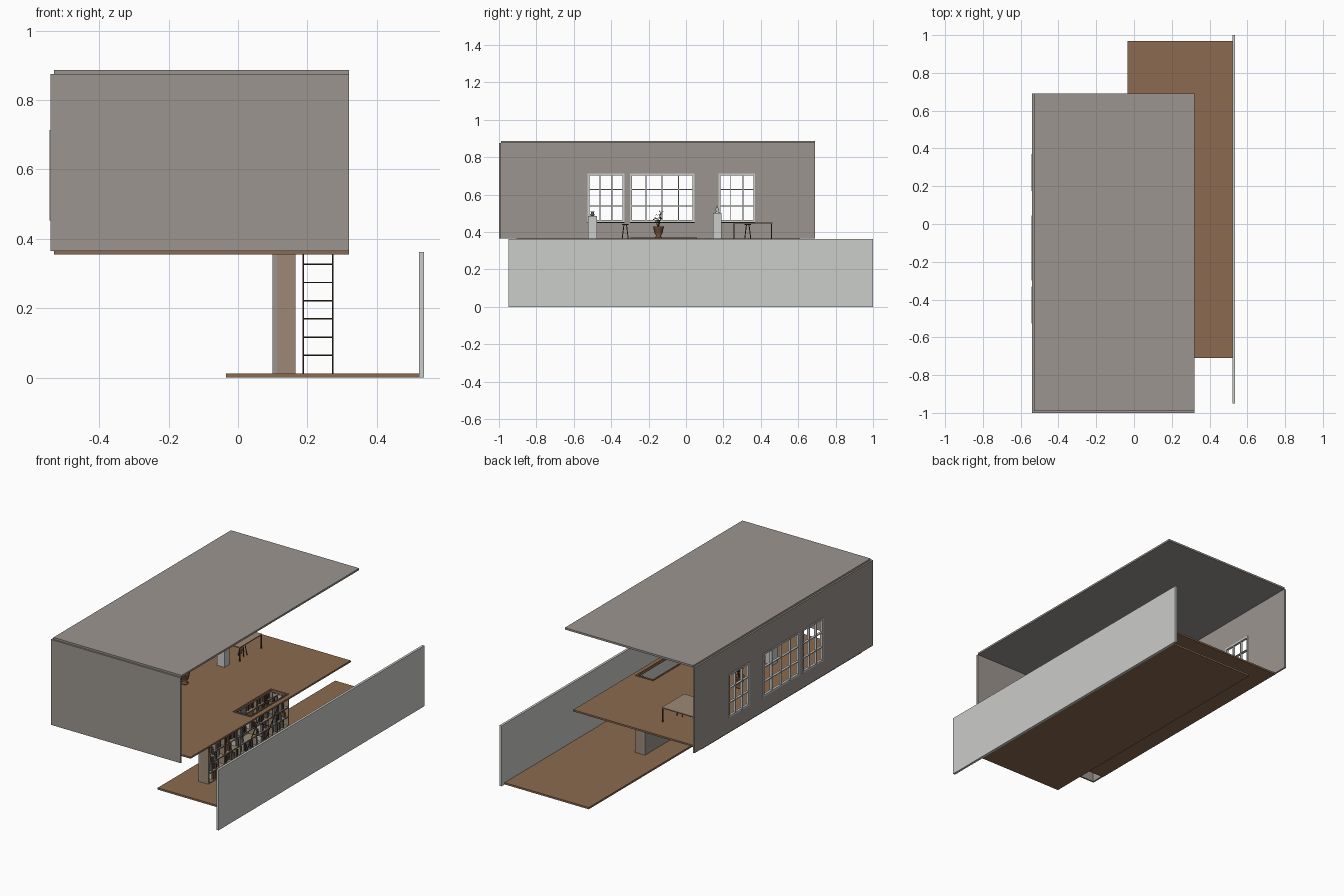
import bpy, bmesh, math, random
from mathutils import Vector, Matrix

if "Cube" in bpy.data.objects:
    bpy.data.objects.remove(bpy.data.objects["Cube"])
random.seed(4)

def mat(name, r, g, b):
    m = bpy.data.materials.new(name)
    m.diffuse_color = (r, g, b, 1)
    m.use_nodes = True
    m.node_tree.nodes["Principled BSDF"].inputs["Base Color"].default_value = m.diffuse_color
    return m

GREY = mat("warm_grey", .33, .30, .275)
PALE = mat("pale_grey", .60, .61, .59)
WOOD = mat("floor_brown", .26, .147, .08)
TAN = mat("shelf_tan", .34, .25, .18)
DARK = mat("dark_brown", .07, .045, .03)
LEAF = mat("leaf_olive", .10, .09, .04)
POT = mat("pot_brown", .16, .08, .04)
BOOK = mat("book_slate", .10, .11, .12)

def finish(name, bm, *mats, smooth=False):
    bmesh.ops.recalc_face_normals(bm, faces=bm.faces)
    me = bpy.data.meshes.new(name)
    bm.to_mesh(me)
    bm.free()
    for m in mats:
        me.materials.append(m)
    for p in me.polygons:
        p.use_smooth = smooth
    ob = bpy.data.objects.new(name, me)
    bpy.context.collection.objects.link(ob)
    return ob

def add_box(bm, x0, x1, y0, y1, z0, z1, mi=0):
    m = Matrix.Translation(((x0+x1)/2, (y0+y1)/2, (z0+z1)/2)) @ Matrix.Diagonal((x1-x0, y1-y0, z1-z0, 1))
    vs = bmesh.ops.create_cube(bm, size=1, matrix=m)["verts"]
    for f in {f for v in vs for f in v.link_faces}:
        f.material_index = mi

def boxes(name, material, *dims):
    bm = bmesh.new()
    for d in dims:
        add_box(bm, *d)
    return finish(name, bm, material)

def add_rod(bm, a, b, r, n=6, r2=None):
    a, b = Vector(a), Vector(b)
    d = b - a
    m = Matrix.Translation((a+b)/2) @ d.to_track_quat('Z', 'Y').to_matrix().to_4x4()
    bmesh.ops.create_cone(bm, cap_ends=True, segments=n, radius1=r, radius2=r if r2 is None else r2,
                          depth=d.length, matrix=m)

def lathe(name, material, x, y, z, profile, n=16):
    bm = bmesh.new()
    vs = [bm.verts.new((x+r, y, z+h)) for r, h in profile]
    es = [bm.edges.new(p) for p in zip(vs, vs[1:])]
    bmesh.ops.spin(bm, geom=vs+es, cent=(x, y, 0), axis=(0, 0, 1), angle=math.tau, steps=n)
    bmesh.ops.remove_doubles(bm, verts=bm.verts, dist=1e-5)
    return finish(name, bm, material, smooth=True)

def cut(ob, cutter):
    mod = ob.modifiers.new("cut", 'BOOLEAN')
    mod.operation, mod.solver, mod.object = 'DIFFERENCE', 'EXACT', cutter
    bpy.context.view_layer.update()
    ev = ob.evaluated_get(bpy.context.evaluated_depsgraph_get())
    me = bpy.data.meshes.new_from_object(ev)
    ob.modifiers.clear()
    ob.data = me
    bpy.data.objects.remove(cutter)

# shell of the room
boxes("roof", GREY, (-.53, .32, -.99, .69, .875, .886))
boxes("front_wall", GREY, (-.54, .32, -1, -.99, .364, .875))
side = boxes("window_wall", GREY, (-.54, -.53, -.99, .69, .364, .875))
boxes("boundary_wall", PALE, (.522, .536, -.95, 1, 0, .362))
boxes("lower_floor", WOOD, (-.035, .522, -.71, .97, 0, .011))
upper = boxes("upper_floor", WOOD, (-.53, .32, -.905, .61, .354, .364))

# windows: openings, then frames with glazing bars
windows = [(-.526, -.33, 3), (-.30, .045, 4), (.174, .37, 3)]
Z0, Z1 = .453, .713
cut(side, boxes("window_cutter", GREY, *[(-.6, -.5, a, b, Z0, Z1) for a, b, n in windows]))
for i, (a, b, n) in enumerate(windows):
    bars = []
    for k in range(n+1):
        w = .005 if k in (0, n) else .0025
        y = a + (b-a)*k/n
        y = min(max(y, a+w), b-w)
        bars.append((-.543, -.527, y-w, y+w, Z0, Z1))
    for k in range(4):
        w = .005 if k in (0, 3) else .0025
        z = min(max(Z0 + (Z1-Z0)*k/3, Z0+w), Z1-w)
        bars.append((-.542, -.528, a, b, z-w, z+w))
    boxes(f"window_frame_{i}", PALE, *bars)
    boxes(f"window_sill_{i}", DARK, (-.53, -.518, a, b, Z0-.006, Z0))

# hatch with trim, and the ladder leaning through it
HX0, HX1, HY0, HY1 = .185, .285, -.29, .05
cut(upper, boxes("hatch_cutter", WOOD, (HX0, HX1, HY0, HY1, .3, .4)))
boxes("hatch_trim", WOOD,
      (HX0-.008, HX0, HY0-.008, HY1+.008, .354, .369), (HX1, HX1+.008, HY0-.008, HY1+.008, .354, .369),
      (HX0, HX1, HY0-.008, HY0, .354, .369), (HX0, HX1, HY1, HY1+.008, .354, .369))
bm = bmesh.new()
lad = lambda x, z: (x, -.25 + .27*(z-.011)/.343, z)
for x in (.188, .273):
    add_rod(bm, lad(x, .011), lad(x, .356), .0028)
for k in range(6):
    z = .064 + .0525*k
    add_rod(bm, lad(.188, z), lad(.273, z), .002)
finish("ladder", bm, DARK)

# partition wall and bookcase
SY0, SY1, SZ0, SZ1 = -.515, .245, .011, .354
boxes("partition", GREY, (.10, .112, SY0, SY1, SZ0, SZ1))
T, ROWS, BAYS = .006, 6, 5
rowh, bayw = (SZ1-SZ0-T)/ROWS, (SY1-SY0-T)/BAYS
parts = [(.112, .166, SY0+k*bayw, SY0+k*bayw+T, SZ0, SZ1) for k in range(BAYS+1)]
parts += [(.112, .165, SY0, SY1, SZ0+k*rowh, SZ0+k*rowh+T) for k in range(ROWS+1)]
boxes("bookcase", TAN, *parts)
bm = bmesh.new()
for r in range(ROWS):
    for c in range(BAYS):
        y = SY0 + c*bayw + T + .002
        end = SY0 + (c+1)*bayw - .012
        z = SZ0 + r*rowh + T
        while y < end:
            w = random.uniform(.005, .012)
            if random.random() < .8:
                add_box(bm, .113, random.uniform(.145, .166), y, y+w, z,
                        z + random.uniform(.028, .046), random.randrange(4))
            else:
                w += .012
            y += w + .0008
finish("books", bm, BOOK, PALE, POT, DARK)

# desk
F = .364
boxes("desk_top", TAN, (-.43, -.163, .25, .462, .445, .451))
boxes("desk_legs", DARK, *[(x-.003, x+.003, y-.003, y+.003, F, .445)
                           for x in (-.42, -.168) for y in (.256, .458)])

# stools with splayed legs
for i, (x, y) in enumerate([(-.2, .33), (-.24, -.325)]):
    bm = bmesh.new()
    add_rod(bm, (x, y, .436), (x, y, .442), .018, 16)
    for sx in (-1, 1):
        for sy in (-1, 1):
            add_rod(bm, (x+sx*.018, y+sy*.016, F), (x+sx*.008, y+sy*.007, .437), .0025)
    add_rod(bm, (x-.014, y, .39), (x+.014, y, .39), .002)
    finish(f"stool_{i}", bm, DARK)

# plinths with a vase and a small sculpture
boxes("plinth_front", PALE, (-.24, -.19, -.525, -.477, F, .484))
boxes("plinth_back", PALE, (-.24, -.19, .144, .19, F, .50))
lathe("small_vase", BOOK, -.215, -.50, .484,
      [(0, 0), (.008, 0), (.012, .008), (.007, .017), (.010, .024), (0, .022)])
lathe("sculpture", PALE, -.215, .167, .50,
      [(0, 0), (.012, 0), (.012, .005), (.005, .01), (.010, .02), (.004, .032), (0, .042)])

# potted plant
PX, PY = -.25, -.147
lathe("plant_pot", POT, PX, PY, F,
      [(0, 0), (.020, 0), (.020, .006), (.012, .014), (.024, .035), (.026, .055), (.029, .06),
       (.029, .066), (.022, .066), (.021, .056), (0, .056)])
stems, leaves = bmesh.new(), bmesh.new()
for k in range(9):
    ang = k*2.4
    lean = random.uniform(.008, .03)
    base = Vector((PX, PY, F+.055))
    tip = base + Vector((math.cos(ang)*lean, math.sin(ang)*lean, random.uniform(.045, .10)))
    add_rod(stems, base, tip, .0015, 5, .0008)
    for j in range(4):
        p = base.lerp(tip, .45 + .18*j)
        a = random.uniform(0, math.tau)
        d = Vector((math.cos(a), math.sin(a), random.uniform(-.3, .6))) * .017
        s = Vector((-math.sin(a), math.cos(a), .2)) * .005
        leaves.faces.new([leaves.verts.new(q) for q in (p, p+d*.5+s, p+d, p+d*.5-s)])
finish("plant_stems", stems, DARK)
finish("plant_leaves", leaves, LEAF)
